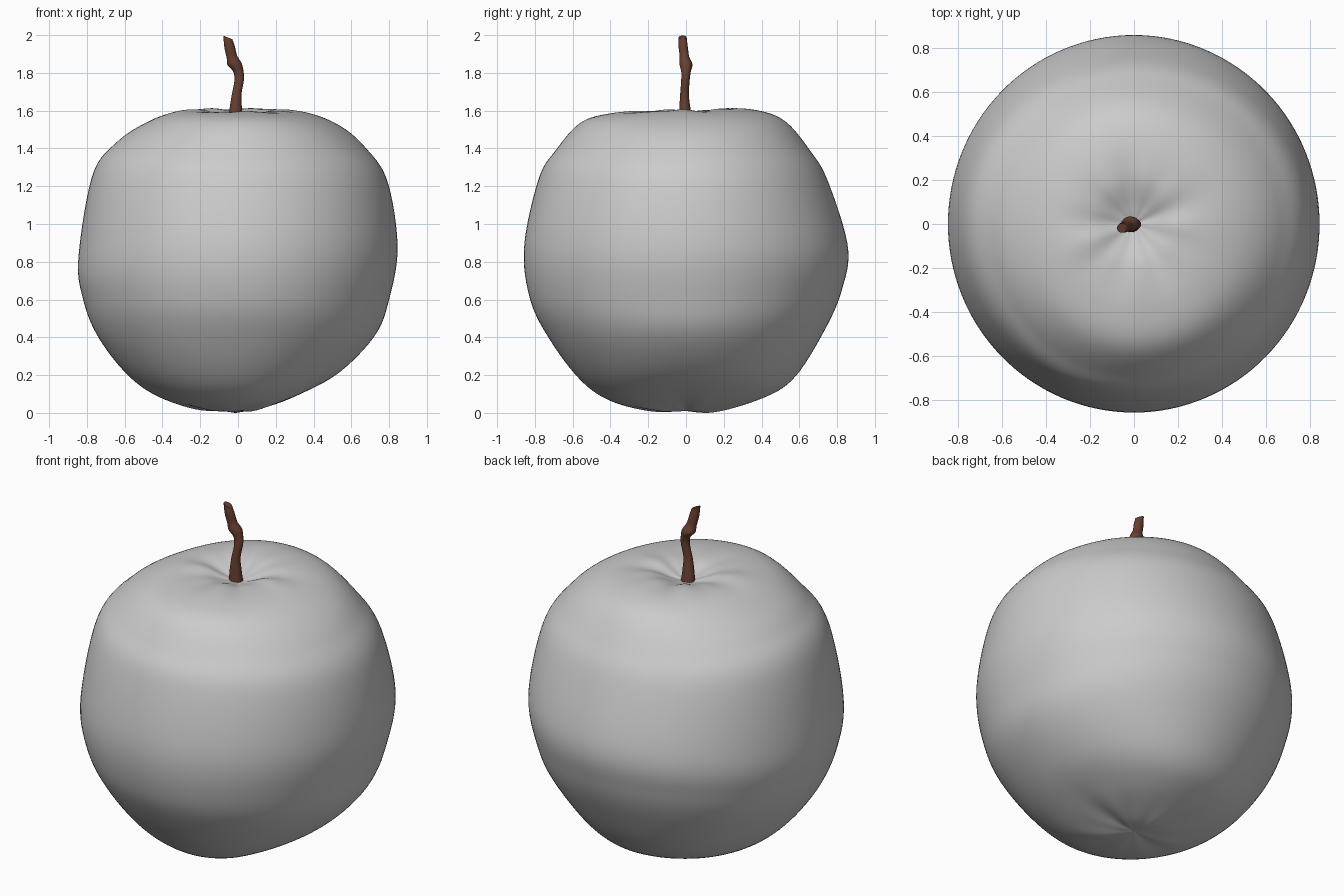
import bpy, math
from mathutils import Vector

if "Cube" in bpy.data.objects:
    bpy.data.objects.remove(bpy.data.objects["Cube"])


def catmull(p, t):
    """Catmull-Rom sample of a list of tuples, t in 0..1."""
    n = len(p) - 1
    i = min(int(t * n), n - 1)
    u = t * n - i
    a, b, c, d = (Vector(p[max(0, min(n, k))]) for k in (i - 1, i, i + 1, i + 2))
    return 0.5 * (2 * b + (c - a) * u + (2 * a - 5 * b + 4 * c - d) * u**2
                  + (3 * b - a - 3 * c + d) * u**3)


def loft(name, rings, start, end):
    """Skin closed rings, closing both ends on a point."""
    n = len(rings[0])
    verts = [start, end] + [v for r in rings for v in r]
    idx = lambda i, j: 2 + i * n + j % n
    last = len(rings) - 1
    faces = [(0, idx(0, j + 1), idx(0, j)) for j in range(n)]
    faces += [(1, idx(last, j), idx(last, j + 1)) for j in range(n)]
    faces += [(idx(i, j), idx(i, j + 1), idx(i + 1, j + 1), idx(i + 1, j))
              for i in range(last) for j in range(n)]
    me = bpy.data.meshes.new(name)
    me.from_pydata(verts, [], faces)
    ob = bpy.data.objects.new(name, me)
    bpy.context.collection.objects.link(ob)
    bpy.context.view_layer.objects.active = ob
    ob.select_set(True)
    bpy.ops.object.shade_smooth_by_angle(angle=math.radians(50))
    ob.select_set(False)
    return ob


# Fruit body: (radius, height) profiles toward +x, +y, -x, -y
profiles = [
    [(0, .01), (.12, .03), (.33, .10), (.54, .217), (.725, .41), (.80, .60), (.845, .88),
     (.79, 1.23), (.67, 1.41), (.54, 1.52), (.38, 1.585), (.20, 1.60), (.08, 1.56), (0, 1.54)],
    [(0, .01), (.15, .008), (.41, .08), (.577, .19), (.735, .44), (.825, .65), (.857, .88),
     (.75, 1.23), (.656, 1.39), (.53, 1.54), (.39, 1.60), (.22, 1.608), (.08, 1.565), (0, 1.54)],
    [(0, .01), (.22, .022), (.44, .095), (.60, .217), (.745, .41), (.82, .60), (.845, .82),
     (.77, 1.26), (.64, 1.435), (.48, 1.54), (.33, 1.595), (.20, 1.597), (.08, 1.56), (0, 1.54)],
    [(0, .01), (.19, .01), (.40, .063), (.56, .175), (.72, .386), (.825, .60), (.857, .88),
     (.78, 1.24), (.69, 1.39), (.56, 1.535), (.40, 1.585), (.20, 1.59), (.08, 1.56), (0, 1.54)],
]
N, M = 128, 90
rings = []
for i in range(1, M):
    pts = [catmull(p, i / M) for p in profiles]
    ring = []
    for j in range(N):
        a = math.tau * j / N
        q = j * 4 / N
        k, u = int(q), q - int(q)
        u = u * u * (3 - 2 * u)
        p = pts[k % 4].lerp(pts[(k + 1) % 4], u)
        # soft puckers near both poles
        near = math.exp(-((p.x - .2) / .14)**2)
        z = p.y + near * (.005 * math.cos(5 * a + 1) + .003 * math.cos(9 * a)) * (1 if p.y > .8 else .7)
        ring.append((p.x * math.cos(a), p.x * math.sin(a), max(z, 0)))
    rings.append(ring)
loft("fruit_body", rings, (0, 0, .01), (0, 0, 1.54))

# Stem: x, y, z, radius, slope of the ring
path = [(-.012, 0, 1.52, .042, 0), (-.012, -.005, 1.60, .034, 0), (-.008, -.008, 1.68, .026, .1),
        (.006, -.003, 1.76, .025, 0), (.002, 0, 1.805, .028, -.1), (-.018, 0, 1.845, .038, .1),
        (-.032, -.008, 1.885, .028, .2), (-.045, -.015, 1.94, .027, .2), (-.054, -.018, 1.988, .024, -.4)]
rings = []
S = 40
for i in range(S + 1):
    x, y, z, r, s = catmull([Vector(p) for p in path], i / S)
    rings.append([(x + r * math.cos(a), y + .9 * r * math.sin(a), z + s * r * math.cos(a))
                  for a in (math.tau * j / 20 for j in range(20))])
stem = loft("stem", rings, path[0][:3], path[-1][:3])
mat = bpy.data.materials.new("brown")
mat.diffuse_color = (.14, .05, .03, 1)
mat.use_nodes = True
mat.node_tree.nodes["Principled BSDF"].inputs["Base Color"].default_value = mat.diffuse_color
stem.data.materials.append(mat)
